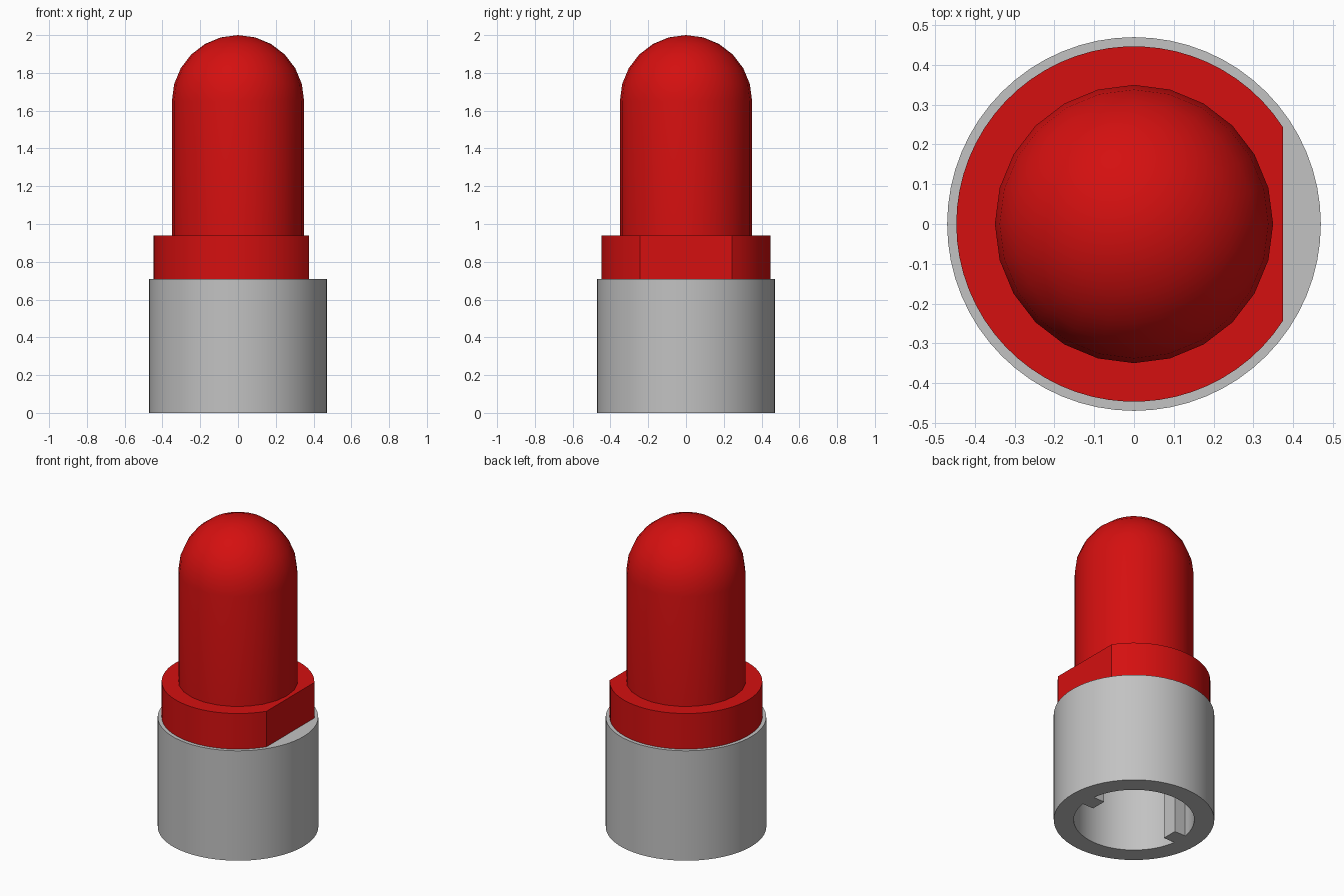
import bpy, bmesh
from math import sin, cos, pi, asin, acos, radians

if "Cube" in bpy.data.objects:
    bpy.data.objects.remove(bpy.data.objects["Cube"], do_unlink=True)


def material(name, rgb):
    m = bpy.data.materials.new(name)
    m.use_nodes = True
    m.diffuse_color = (*rgb, 1)
    m.node_tree.nodes["Principled BSDF"].inputs["Base Color"].default_value = (*rgb, 1)
    return m


def finish(bm, name, mat):
    bmesh.ops.recalc_face_normals(bm, faces=bm.faces)
    mesh = bpy.data.meshes.new(name)
    bm.to_mesh(mesh)
    bm.free()
    mesh.materials.append(mat)
    ob = bpy.data.objects.new(name, mesh)
    bpy.context.collection.objects.link(ob)
    bpy.ops.object.select_all(action='DESELECT')
    ob.select_set(True)
    bpy.context.view_layer.objects.active = ob
    bpy.ops.object.shade_smooth_by_angle(angle=radians(20))
    return ob


def arc(r, a0, a1, n):
    return [(r * cos(a0 + (a1 - a0) * i / n), r * sin(a0 + (a1 - a0) * i / n)) for i in range(n + 1)]


def prism(name, outlines, z0, z1, mat):
    """Upright solid from an outer outline and optional hole outlines."""
    bm = bmesh.new()
    caps = [[], []]
    for pts in outlines:
        rings = [[bm.verts.new((x, y, z)) for x, y in pts] for z in (z0, z1)]
        n = len(pts)
        for i in range(n):
            j = (i + 1) % n
            bm.faces.new((rings[0][i], rings[0][j], rings[1][j], rings[1][i]))
            for cap, ring in zip(caps, rings):
                cap.append(bm.edges.get((ring[i], ring[j])))
    for edges in caps:
        if len(outlines) == 1:
            bmesh.ops.contextual_create(bm, geom=edges)
        else:
            bmesh.ops.triangle_fill(bm, edges=edges, use_beauty=True)
    return finish(bm, name, mat)


red = material("red", (0.66, 0.005, 0.005))
grey = material("light grey", (0.54, 0.54, 0.54))

# Grey sleeve: round outside, bore with two opposite key ribs
R_OUT, R_BORE, RIB_X, RIB_W = 0.47, 0.353, 0.27, 0.05
a = asin(RIB_W / R_BORE)
half = arc(R_BORE, a, pi - a, 30) + [(-RIB_X, RIB_W)]
half = [(RIB_X, RIB_W)] + half
bore = half + [(-x, -y) for x, y in half]
outer = arc(R_OUT, 0, 2 * pi, 64)[:-1]
prism("sleeve", [outer, bore], 0, 0.71, grey)

# Red collar with one flat side
R_COLLAR, FLAT_X = 0.447, 0.375
a = acos(FLAT_X / R_COLLAR)
prism("collar", [arc(R_COLLAR, a, 2 * pi - a, 54)], 0.71, 0.94, red)

# Red round-topped cap, turned from a profile
R_CAP, SIDES = 0.35, 24
bm = bmesh.new()
profile = [(R_CAP, 0.94)] + [(r, 1.65 + z) for r, z in arc(R_CAP, 0, pi / 2, 6)[:-1]]
rings = [[bm.verts.new((x, y, z)) for x, y in arc(r, 0, 2 * pi, SIDES)[:-1]] for r, z in profile]
tip = bm.verts.new((0, 0, 2.0))
for i in range(SIDES):
    j = (i + 1) % SIDES
    for low, high in zip(rings, rings[1:]):
        bm.faces.new((low[i], low[j], high[j], high[i]))
    bm.faces.new((rings[-1][i], rings[-1][j], tip))
finish(bm, "domed_cap", red)
